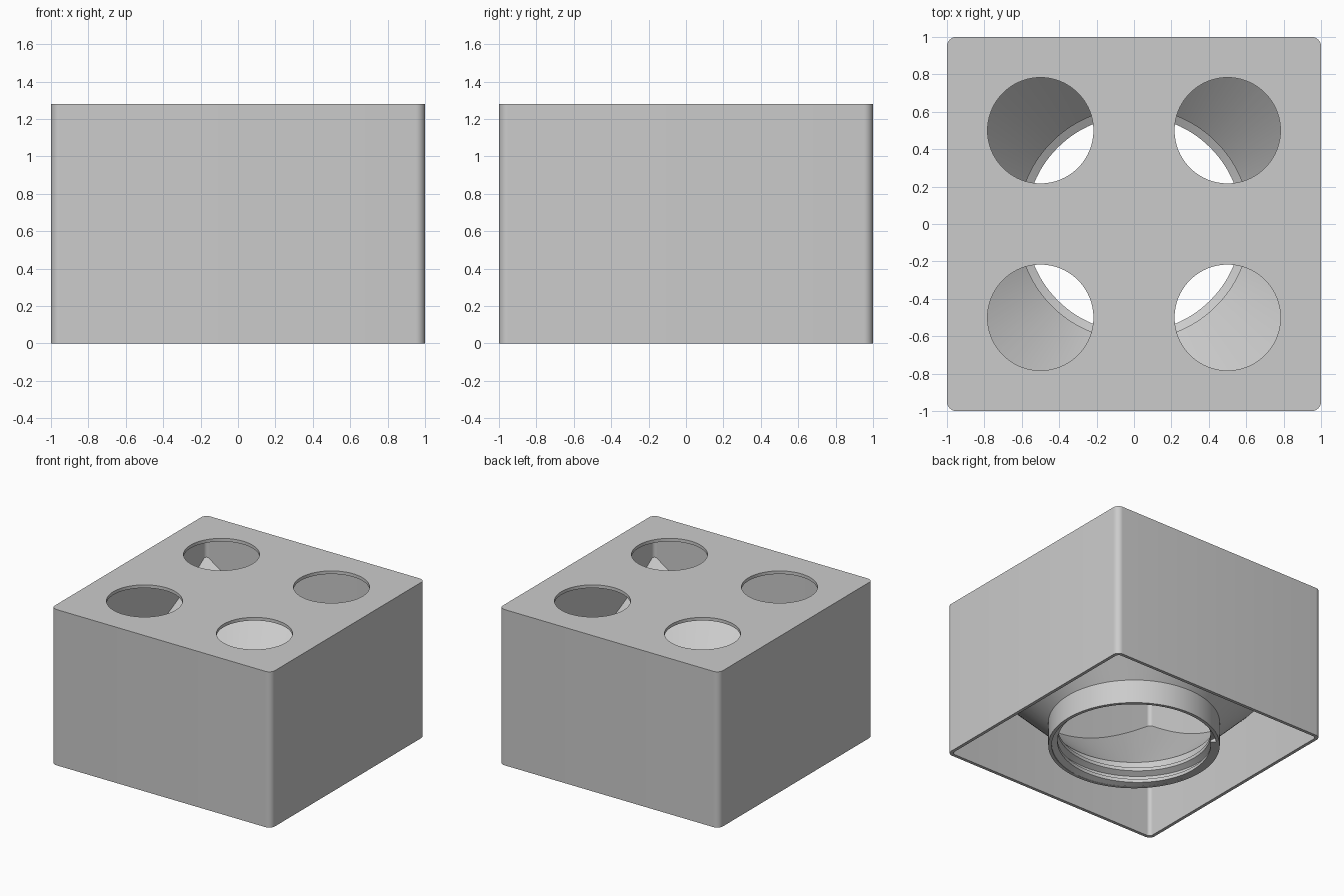
import bpy, bmesh, math
from mathutils import Matrix

HEIGHT = 1.28
WALL = 0.026
NECK_R = 0.62

cube = bpy.data.objects.get("Cube")
if cube:
    bpy.data.objects.remove(cube, do_unlink=True)

grey = bpy.data.materials.new("light grey plastic")
grey.use_nodes = True
colour = (0.6, 0.6, 0.6, 1)
grey.diffuse_color = colour
grey.node_tree.nodes["Principled BSDF"].inputs["Base Color"].default_value = colour


def finish(name, bm):
    """Turn a bmesh into a named object with the shared material."""
    bmesh.ops.recalc_face_normals(bm, faces=bm.faces)
    mesh = bpy.data.meshes.new(name)
    bm.to_mesh(mesh)
    bm.free()
    obj = bpy.data.objects.new(name, mesh)
    bpy.context.collection.objects.link(obj)
    mesh.materials.append(grey)
    return obj


def rounded_box(name, half, radius, z0, z1):
    """Square block with rounded upright edges."""
    bm = bmesh.new()
    bmesh.ops.create_cube(bm, size=1)
    bmesh.ops.scale(bm, vec=(2 * half, 2 * half, z1 - z0), verts=bm.verts)
    bmesh.ops.translate(bm, vec=(0, 0, (z0 + z1) / 2), verts=bm.verts)
    upright = [e for e in bm.edges
               if abs(e.verts[0].co.z - e.verts[1].co.z) > 0.1]
    bmesh.ops.bevel(bm, geom=upright, offset=radius, segments=8,
                    profile=0.5, affect='EDGES')
    return finish(name, bm)


def bridge(bm, rings, closed):
    """Skin a row of matching closed sections."""
    count = len(rings) if closed else len(rings) - 1
    for i in range(count):
        a, b = rings[i], rings[(i + 1) % len(rings)]
        for j in range(len(a)):
            k = (j + 1) % len(a)
            bm.faces.new((a[j], a[k], b[k], b[j]))


def section(bm, profile, angle):
    c, s = math.cos(angle), math.sin(angle)
    return [bm.verts.new((r * c, r * s, z)) for r, z in profile]


def boolean(obj, tool, operation):
    """Apply a boolean, then discard the tool."""
    mod = obj.modifiers.new("cut", 'BOOLEAN')
    mod.operation = operation
    mod.solver = 'EXACT'
    mod.object = tool
    select(obj)
    bpy.ops.object.modifier_apply(modifier=mod.name)
    bpy.data.objects.remove(tool, do_unlink=True)


def select(obj):
    bpy.ops.object.select_all(action='DESELECT')
    obj.select_set(True)
    bpy.context.view_layer.objects.active = obj


# Hollow housing, open underneath, with four round holes in the roof
housing = rounded_box("housing", 1.0, 0.05, 0, HEIGHT)
boolean(housing, rounded_box("cavity", 1 - WALL, 0.03, -0.2, HEIGHT - WALL),
        'DIFFERENCE')
bm = bmesh.new()
for x in (-0.5, 0.5):
    for y in (-0.5, 0.5):
        bmesh.ops.create_cone(bm, cap_ends=True, segments=96, radius1=0.283,
                              radius2=0.283, depth=0.2,
                              matrix=Matrix.Translation((x, y, HEIGHT)))
boolean(housing, finish("hole_cutter", bm), 'DIFFERENCE')

# Conical funnel and round neck, trimmed to the square housing
outer = NECK_R + WALL
profile = [(NECK_R, 0), (NECK_R, 0.21), (1.45, 1.04),
           (1.45, 1.0), (outer, 0.196), (outer, 0)]
bm = bmesh.new()
steps = 128
bridge(bm, [section(bm, profile, math.tau * i / steps) for i in range(steps)],
       True)
funnel = finish("funnel", bm)
boolean(funnel, rounded_box("trim", 1 - WALL / 2, 0.04, -0.2, HEIGHT - 0.1),
        'INTERSECT')

# Screw thread inside the neck, cut flat at the rim
bm = bmesh.new()
turns, pitch, crest, root = 1.65, 0.1, 0.577, NECK_R + 0.003
rings = []
count = int(turns * steps)
for i in range(count + 1):
    t = i / steps
    z = t * pitch
    ridge = [(root, z - 0.04), (crest, z - 0.014),
             (crest, z + 0.014), (root, z + 0.04)]
    ridge = [(r, max(h, 0)) for r, h in ridge]
    rings.append(section(bm, ridge, math.radians(135) + math.tau * t))
bridge(bm, rings, False)
bm.faces.new(rings[0])
bm.faces.new(rings[-1])
thread = finish("neck_thread", bm)

# Smooth shading with crisp edges
for obj in (housing, funnel, thread):
    select(obj)
    bpy.ops.object.shade_smooth_by_angle(angle=math.radians(25))
